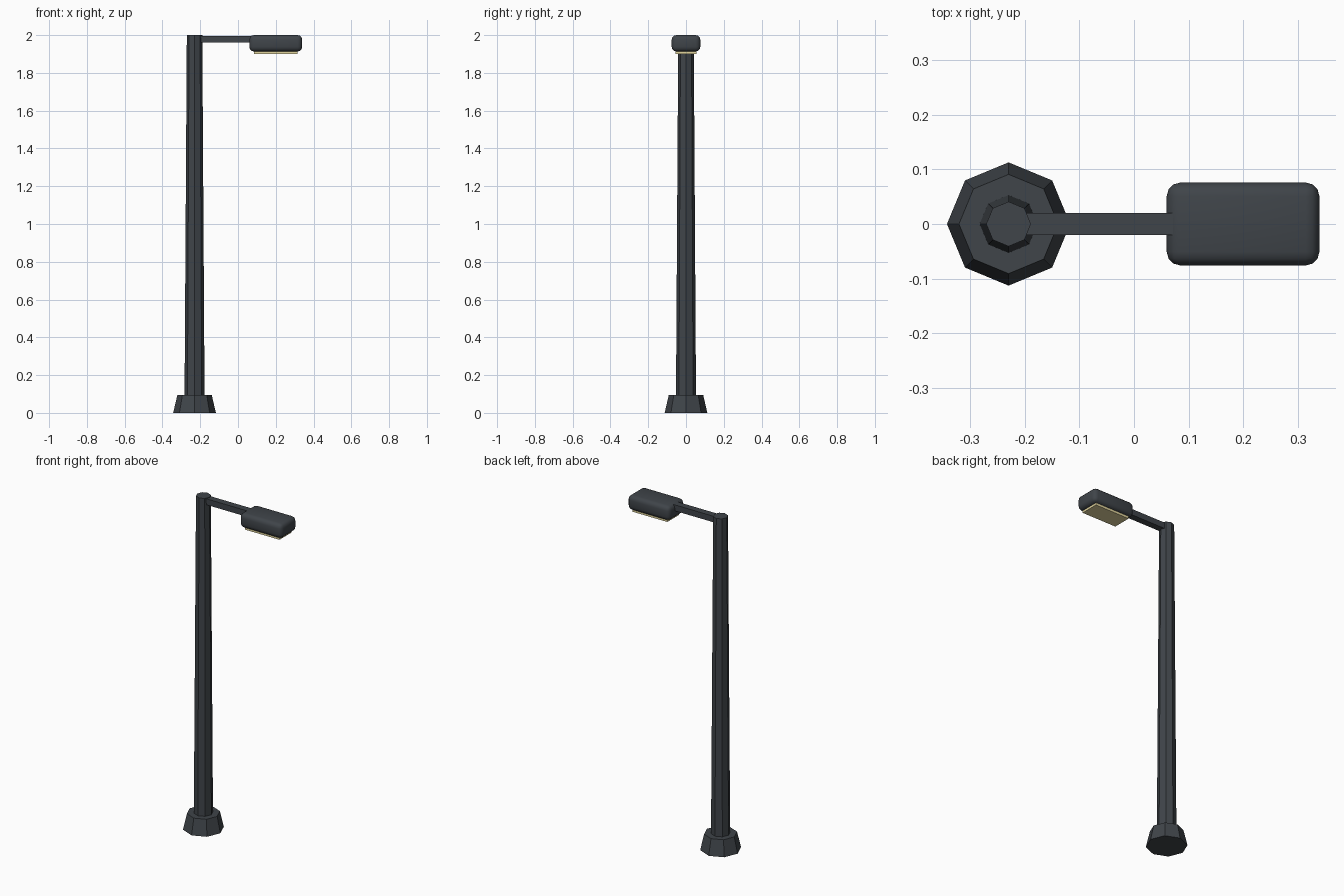
import bpy
import math

cube = bpy.data.objects.get("Cube")
if cube:
    bpy.data.objects.remove(cube, do_unlink=True)

POLE_X = -0.23


def make_material(name, rgb):
    mat = bpy.data.materials.new(name)
    mat.use_nodes = True
    color = (*rgb, 1.0)
    mat.diffuse_color = color
    mat.node_tree.nodes["Principled BSDF"].inputs["Base Color"].default_value = color
    return mat


def finish(name, mat):
    obj = bpy.context.object
    obj.name = name
    obj.data.name = name
    obj.data.materials.append(mat)
    return obj


def taper(name, r_bottom, r_top, z0, z1, mat):
    """Eight-sided tapered column with corners on the axes."""
    bpy.ops.mesh.primitive_cone_add(vertices=8, radius1=r_bottom, radius2=r_top,
                                    depth=z1 - z0, location=(POLE_X, 0, (z0 + z1) / 2))
    return finish(name, mat)


def box(name, x0, x1, width, z0, z1, mat, bevel=0.0):
    bpy.ops.mesh.primitive_cube_add(size=1, location=((x0 + x1) / 2, 0, (z0 + z1) / 2))
    obj = finish(name, mat)
    obj.scale = (x1 - x0, width, z1 - z0)
    bpy.ops.object.transform_apply(location=False, rotation=False, scale=True)
    if bevel:
        mod = obj.modifiers.new("rounded_edges", "BEVEL")
        mod.width = bevel
        mod.segments = 3
        bpy.ops.object.modifier_apply(modifier=mod.name)
        bpy.ops.object.shade_smooth_by_angle(angle=math.radians(35))
    return obj


metal = make_material("dark slate metal", (0.050, 0.058, 0.067))
glow = make_material("warm cream lens", (0.75, 0.66, 0.34))

# Footing and pole
taper("base", 0.113, 0.091, 0.0, 0.095, metal)
taper("pole", 0.053, 0.041, 0.09, 2.0, metal)

# Arm, lamp housing and light panel underneath
box("arm", POLE_X, 0.09, 0.04, 1.96, 1.996, metal)
box("lamp_housing", 0.06, 0.34, 0.152, 1.913, 2.0, metal, bevel=0.025)
box("lamp_lens", 0.085, 0.315, 0.112, 1.9, 1.92, glow)
